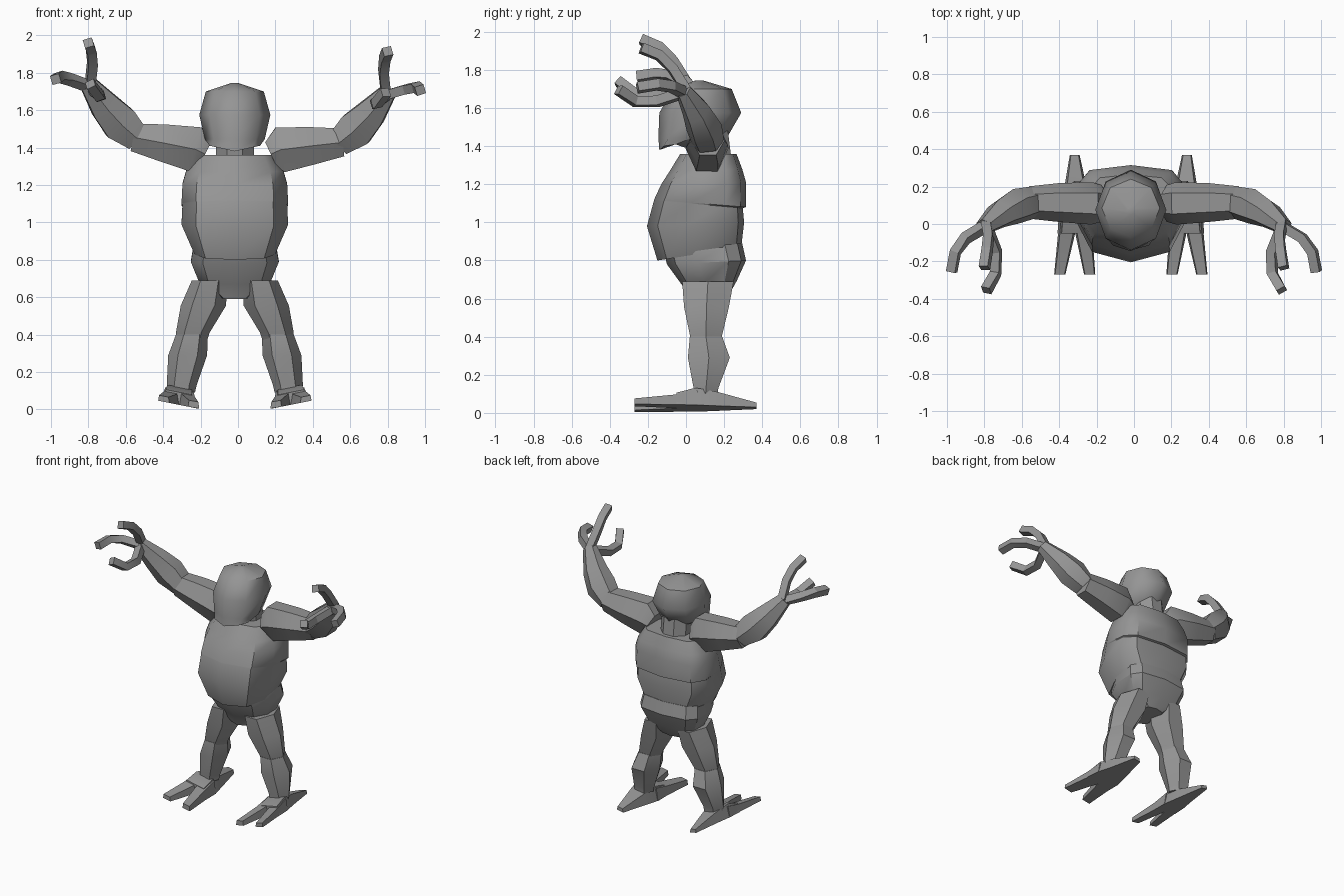
import bpy, bmesh, math
from mathutils import Vector

if "Cube" in bpy.data.objects:
    bpy.data.objects.remove(bpy.data.objects["Cube"])

CX = -0.017  # body centre line

grey = bpy.data.materials.new("plain_grey")
grey.diffuse_color = (0.3, 0.3, 0.3, 1)
grey.use_nodes = True
grey.node_tree.nodes["Principled BSDF"].inputs["Base Color"].default_value = grey.diffuse_color


def loft(name, rings, angle=32):
    """Skin a stack of equal-sized rings and cap both ends."""
    bm = bmesh.new()
    vs = [[bm.verts.new(p) for p in r] for r in rings]
    n = len(vs[0])
    for a, b in zip(vs, vs[1:]):
        for i in range(n):
            bm.faces.new((a[i], a[(i + 1) % n], b[(i + 1) % n], b[i]))
    bm.faces.new(vs[0][::-1])
    bm.faces.new(vs[-1])
    bmesh.ops.recalc_face_normals(bm, faces=bm.faces)
    me = bpy.data.meshes.new(name)
    bm.to_mesh(me)
    bm.free()
    me.materials.append(grey)
    me.shade_smooth()
    me.set_sharp_from_angle(angle=math.radians(angle))
    ob = bpy.data.objects.new(name, me)
    bpy.context.collection.objects.link(ob)
    return ob


def body_ring(zf, zb, w, yf, yb):
    """Ten-sided trunk section, front height zf and back height zb."""
    d = yb - yf
    half = [(0, yf), (0.73 * w, yf + 0.11 * d), (w, yf + 0.40 * d),
            (w, yb - 0.22 * d), (0.78 * w, yb - 0.06 * d), (0, yb)]
    pts = half + [(-x, y) for x, y in half[-2:0:-1]]
    return [(CX + x, y, zf + (zb - zf) * (y - yf) / d) for x, y in pts]


def oval(z, w, yf, yb, n, turn=0.0, cx=CX, lift=0.0):
    """Horizontal n-sided ring filling yf to yb, sides raised by lift."""
    c, r = (yf + yb) / 2, (yb - yf) / 2
    angles = [turn + math.tau * i / n for i in range(n)]
    r /= max(math.sin(a) for a in angles)
    return [(cx + w * math.cos(a), c + r * math.sin(a),
             z + lift * abs(math.cos(a))) for a in angles]


def tube(name, path, sides, ref, angle=32):
    """Tube along (point, half_u, half_v) stations, framed by ref."""
    pts = [Vector(p[0]) for p in path]
    rings = []
    for i, (_, hu, hv) in enumerate(path):
        t = (pts[min(i + 1, len(pts) - 1)] - pts[max(i - 1, 0)]).normalized()
        u = t.cross(Vector(ref)).normalized()
        v = t.cross(u)
        ring = []
        for k in range(sides):
            a = math.tau * (k + 0.5) / sides
            s = 1 / math.cos(math.pi / sides)
            ring.append(pts[i] + u * hu * s * math.cos(a) + v * hv * s * math.sin(a))
        rings.append(ring)
    return loft(name, rings, angle)


# Trunk: belly flowing into the chest, which overhangs a little at the back
loft("torso", [body_ring(0.80, 0.87, 0.215, -0.15, 0.29),
               body_ring(0.98, 1.00, 0.285, -0.205, 0.305),
               body_ring(1.115, 1.075, 0.28, -0.168, 0.298),
               body_ring(1.12, 1.08, 0.285, -0.167, 0.315),
               body_ring(1.20, 1.21, 0.28, -0.13, 0.315),
               body_ring(1.27, 1.28, 0.26, -0.085, 0.295),
               body_ring(1.36, 1.36, 0.21, -0.03, 0.265)], 40)
loft("pelvis", [body_ring(0.59, 0.61, 0.08, 0.01, 0.22),
                body_ring(0.67, 0.69, 0.19, -0.02, 0.265),
                body_ring(0.78, 0.80, 0.235, -0.10, 0.315),
                body_ring(0.86, 0.89, 0.22, -0.12, 0.295)])

# Neck and head
loft("neck", [oval(1.32, 0.11, 0.04, 0.24, 8, math.pi / 8),
              oval(1.48, 0.11, 0.02, 0.22, 8, math.pi / 8)])
loft("head", [oval(1.38, 0.135, -0.14, 0.03, 8, lift=0.03),
              oval(1.445, 0.16, -0.145, 0.215, 8),
              oval(1.575, 0.19, -0.14, 0.29, 8),
              oval(1.70, 0.155, -0.07, 0.24, 8),
              oval(1.745, 0.02, 0.05, 0.09, 8)], 50)

for side, label in ((-1, "left"), (1, "right")):
    def arm(x, y, z):
        # one arm is held slightly lower than the other
        drop = 0.045 * max(0, x - 0.2) / 0.6 if side > 0 else 0
        return (side * x, y, z - drop)

    def arm_part(name, stations, sides, ref, angle=32):
        tube(f"{label}_{name}", [(arm(*p), u, v) for p, u, v in stations],
             sides, ref, angle)

    # Arm segments
    arm_part("upper_arm", [((0.175, 0.11, 1.365), 0.07, 0.085),
                           ((0.225, 0.11, 1.39), 0.122, 0.098),
                           ((0.40, 0.115, 1.425), 0.10, 0.09),
                           ((0.56, 0.115, 1.455), 0.075, 0.075)], 6, (0, 1, 0))
    arm_part("forearm", [((0.54, 0.115, 1.45), 0.07, 0.075),
                         ((0.63, 0.095, 1.53), 0.098, 0.082),
                         ((0.71, 0.055, 1.62), 0.08, 0.066),
                         ((0.80, -0.015, 1.74), 0.046, 0.038)], 6, (0, 1, 0))
    # Three curled fingers
    fingers = {
        "upper_finger": [(0.79, 0.0, 1.74), (0.778, -0.07, 1.85),
                         (0.785, -0.14, 1.92), (0.80, -0.235, 1.96)],
        "outer_finger": [(0.79, -0.01, 1.725), (0.90, -0.075, 1.765),
                         (0.955, -0.15, 1.78), (0.975, -0.255, 1.765)],
        "lower_finger": [(0.79, -0.01, 1.725), (0.735, -0.15, 1.675),
                         (0.74, -0.265, 1.675), (0.79, -0.355, 1.74)]}
    for name, pts in fingers.items():
        arm_part(name, [(p, 0.025, 0.025) for p in pts], 4, (1, 0, 0.3), 20)

    # Leg segments, tilted rings keep the joints square to the limb
    def leg(name, stations):
        loft(f"{label}_{name}",
             [oval(z, w, yf, yb, 6, 0, CX + side * x) for z, x, w, yf, yb in stations])

    leg("thigh", [(0.37, 0.228, 0.08, 0.03, 0.18),
                  (0.41, 0.225, 0.09, 0.02, 0.19),
                  (0.555, 0.168, 0.121, -0.01, 0.225),
                  (0.69, 0.135, 0.095, -0.02, 0.25)])
    leg("shin", [(0.09, 0.285, 0.072, 0.04, 0.165),
                 (0.13, 0.284, 0.08, 0.04, 0.17),
                 (0.29, 0.252, 0.104, 0.01, 0.23),
                 (0.40, 0.23, 0.085, 0.02, 0.19)])

    # Foot: heel and two forked toes, rolled outward
    def foot(name, stations):
        rings = []
        for y, x, low, high, h in stations:
            ring = []
            for dx, up in ((-low, 0), (low, 0), (high, h), (-high, h)):
                px = x + dx
                ring.append((CX + side * px, y,
                             0.005 + 0.2 * max(0, px - 0.2) + up))
            rings.append(ring)
        loft(f"{label}_{name}", rings, 25)

    foot("heel", [(0.37, 0.30, 0.026, 0.02, 0.025), (0.17, 0.295, 0.065, 0.05, 0.075),
                  (0.05, 0.295, 0.09, 0.065, 0.095), (-0.05, 0.30, 0.092, 0.07, 0.067)])
    foot("inner_toe", [(0.06, 0.255, 0.05, 0.035, 0.088), (-0.06, 0.25, 0.045, 0.035, 0.062),
                       (-0.27, 0.22, 0.03, 0.025, 0.035)])
    foot("outer_toe", [(0.06, 0.335, 0.05, 0.035, 0.08), (-0.06, 0.345, 0.045, 0.035, 0.055),
                       (-0.27, 0.38, 0.03, 0.025, 0.03)])
